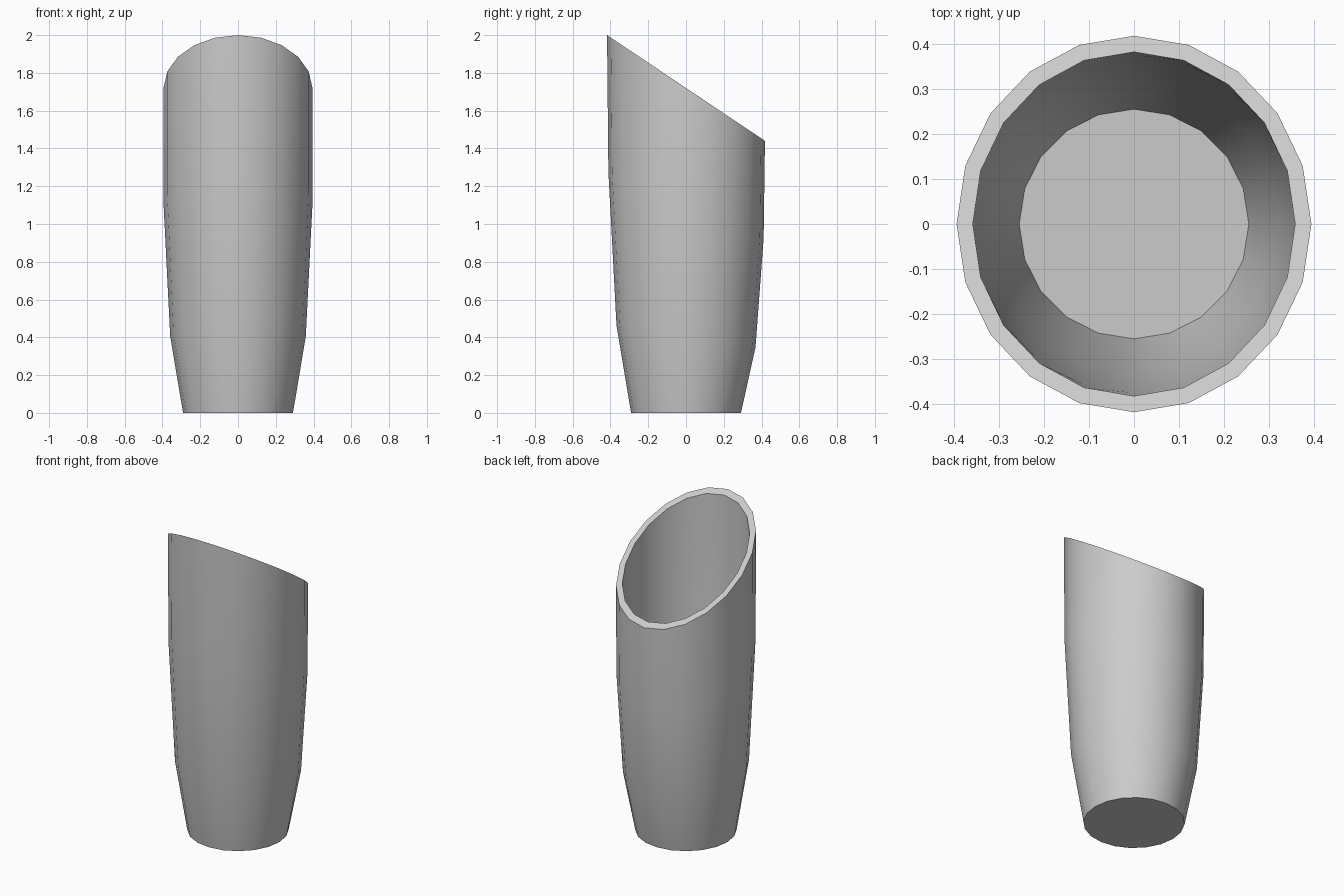
import bpy, bmesh
from math import cos, sin, tau

if "Cube" in bpy.data.objects:
    bpy.data.objects.remove(bpy.data.objects["Cube"])

SIDES = 20
WALL = 0.036
RIM_Z, RIM_SLOPE, RIM_RY = 1.72, 0.28, 0.418

# Outer profile: height fraction of the slanted rim, x radius, y radius
PROFILE = [(0.0, 0.291, 0.291), (0.236, 0.359, 0.368),
           (0.64, 0.394, 0.411), (1.0, 0.394, RIM_RY)]

bm = bmesh.new()


def ring(frac, rx, ry, base=0.0):
    """One ring, tilted in proportion to its height so the last lies on the slanted rim."""
    verts = []
    for i in range(SIDES):
        a = tau * i / SIDES
        x, y = rx * cos(a), ry * sin(a)
        z = base + frac * (RIM_Z - RIM_SLOPE * sin(a) * ry / RIM_RY)
        verts.append(bm.verts.new((x, y, z)))
    return verts


# Outer wall going up, then inner wall going down to the floor
rings = [ring(*p) for p in PROFILE]
rings += [ring(f, rx - WALL, ry - WALL) for f, rx, ry in reversed(PROFILE[1:])]
rings.append(ring(0.0, 0.255, 0.255, base=WALL))

for low, high in zip(rings, rings[1:]):
    for i in range(SIDES):
        j = (i + 1) % SIDES
        bm.faces.new((low[i], low[j], high[j], high[i]))

# Underside and inner floor
bm.faces.new(rings[0][::-1])
bm.faces.new(rings[-1])
bmesh.ops.recalc_face_normals(bm, faces=bm.faces)

mesh = bpy.data.meshes.new("slanted_vase")
bm.to_mesh(mesh)
bm.free()
vase = bpy.data.objects.new("slanted_vase", mesh)
bpy.context.collection.objects.link(vase)

# Smooth walls with crisp rim and base edges
bpy.context.view_layer.objects.active = vase
vase.select_set(True)
bpy.ops.object.shade_smooth_by_angle(angle=0.6)
